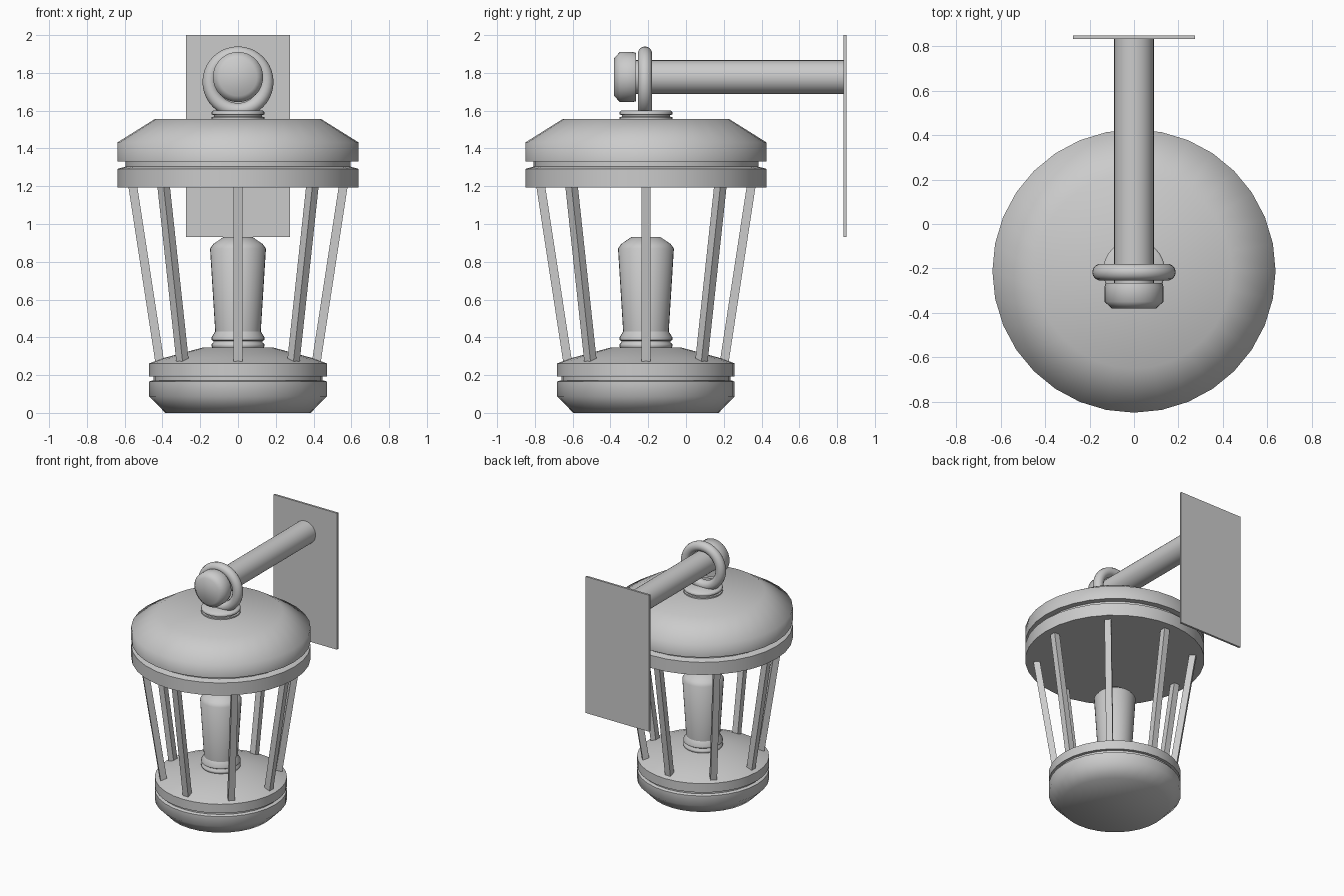
import bpy, bmesh
from math import pi, cos, sin, radians
from mathutils import Vector, Matrix

if "Cube" in bpy.data.objects:
    bpy.data.objects.remove(bpy.data.objects["Cube"])

AXIS_Y = -0.212   # vertical axis of the lantern
ARM_Z = 1.778     # height of the wall arm


def finish(name, bm, matrix=None, smooth=True):
    bmesh.ops.recalc_face_normals(bm, faces=bm.faces)
    mesh = bpy.data.meshes.new(name)
    bm.to_mesh(mesh)
    bm.free()
    ob = bpy.data.objects.new(name, mesh)
    bpy.context.collection.objects.link(ob)
    if matrix:
        mesh.transform(matrix)
    if smooth:
        bpy.ops.object.select_all(action='DESELECT')
        bpy.context.view_layer.objects.active = ob
        ob.select_set(True)
        bpy.ops.object.shade_smooth_by_angle(angle=radians(58))
    return ob


def lathe(name, profile, matrix=Matrix.Translation((0, AXIS_Y, 0)), sides=32):
    """Closed solid turned about z from (radius, height) points."""
    bm = bmesh.new()
    rings = [[bm.verts.new((r * cos(2 * pi * i / sides), r * sin(2 * pi * i / sides), z))
              for i in range(sides)] for r, z in profile]
    for a, b in zip(rings, rings[1:]):
        for i in range(sides):
            j = (i + 1) % sides
            bm.faces.new((a[i], a[j], b[j], b[i]))
    bm.faces.new(rings[0])
    bm.faces.new(rings[-1])
    return finish(name, bm, matrix)


# Base with groove and sloping top
lathe("base", [(0.385, 0), (0.47, 0.088), (0.47, 0.165), (0.455, 0.172), (0.447, 0.172),
               (0.447, 0.192), (0.47, 0.192), (0.47, 0.262), (0.395, 0.29), (0.19, 0.345)])

# Candle socket and lamp
lathe("socket", [(0.125, 0.33), (0.14, 0.352), (0.14, 0.365), (0.13, 0.372), (0.13, 0.38),
                 (0.14, 0.386), (0.14, 0.40), (0.12, 0.432), (0.10, 0.432)])
lathe("lamp", [(0.12, 0.42), (0.148, 0.87), (0.13, 0.895), (0.075, 0.932)])

# Cap with groove and chamfered roof
lathe("cap", [(0.638, 1.193), (0.638, 1.292), (0.59, 1.305), (0.595, 1.305), (0.595, 1.33),
              (0.638, 1.33), (0.638, 1.432), (0.44, 1.556)])

# Collar under the hanging ring
lathe("collar", [(0.14, 1.55), (0.14, 1.566), (0.128, 1.568), (0.128, 1.576),
                 (0.14, 1.58), (0.14, 1.592), (0.132, 1.60)])

# Eight leaning cage bars
for k in range(8):
    turn = Matrix.Rotation(k * pi / 4, 4, 'Z')
    bm = bmesh.new()
    h = 0.0235
    ends = [[bm.verts.new((r + sx * h, sy * h, z))
             for sx, sy in ((-1, -1), (1, -1), (1, 1), (-1, 1))]
            for r, z in ((0.415, 0.272), (0.56, 1.22))]
    for i in range(4):
        j = (i + 1) % 4
        bm.faces.new((ends[0][i], ends[0][j], ends[1][j], ends[1][i]))
    bm.faces.new(ends[0])
    bm.faces.new(ends[1])
    finish(f"cage_bar_{k + 1}", bm, Matrix.Translation((0, AXIS_Y, 0)) @ turn, False)

# Hanging ring around the arm
bpy.ops.mesh.primitive_torus_add(major_radius=0.15, minor_radius=0.038, major_segments=40,
                                 minor_segments=14, location=(0, -0.217, 1.752),
                                 rotation=(pi / 2, 0, 0))
ring = bpy.context.object
ring.name = "hanging_ring"
bpy.ops.object.shade_smooth_by_angle(angle=radians(58))

# Arm and its end knob, turned about the y axis
along_y = Matrix.Translation((0, 0, ARM_Z)) @ Matrix.Rotation(-pi / 2, 4, 'X')
lathe("arm", [(0.089, -0.30), (0.089, 0.845)], along_y)
lathe("arm_knob", [(0.10, -0.38), (0.133, -0.35), (0.133, -0.285), (0.128, -0.265)], along_y)

# Wall plate
bm = bmesh.new()
bmesh.ops.create_cube(bm, size=1)
bmesh.ops.scale(bm, vec=Vector((0.55, 0.016, 1.07)), verts=bm.verts)
bmesh.ops.translate(bm, vec=Vector((0, 0.842, 1.465)), verts=bm.verts)
finish("wall_plate", bm, None, False)
